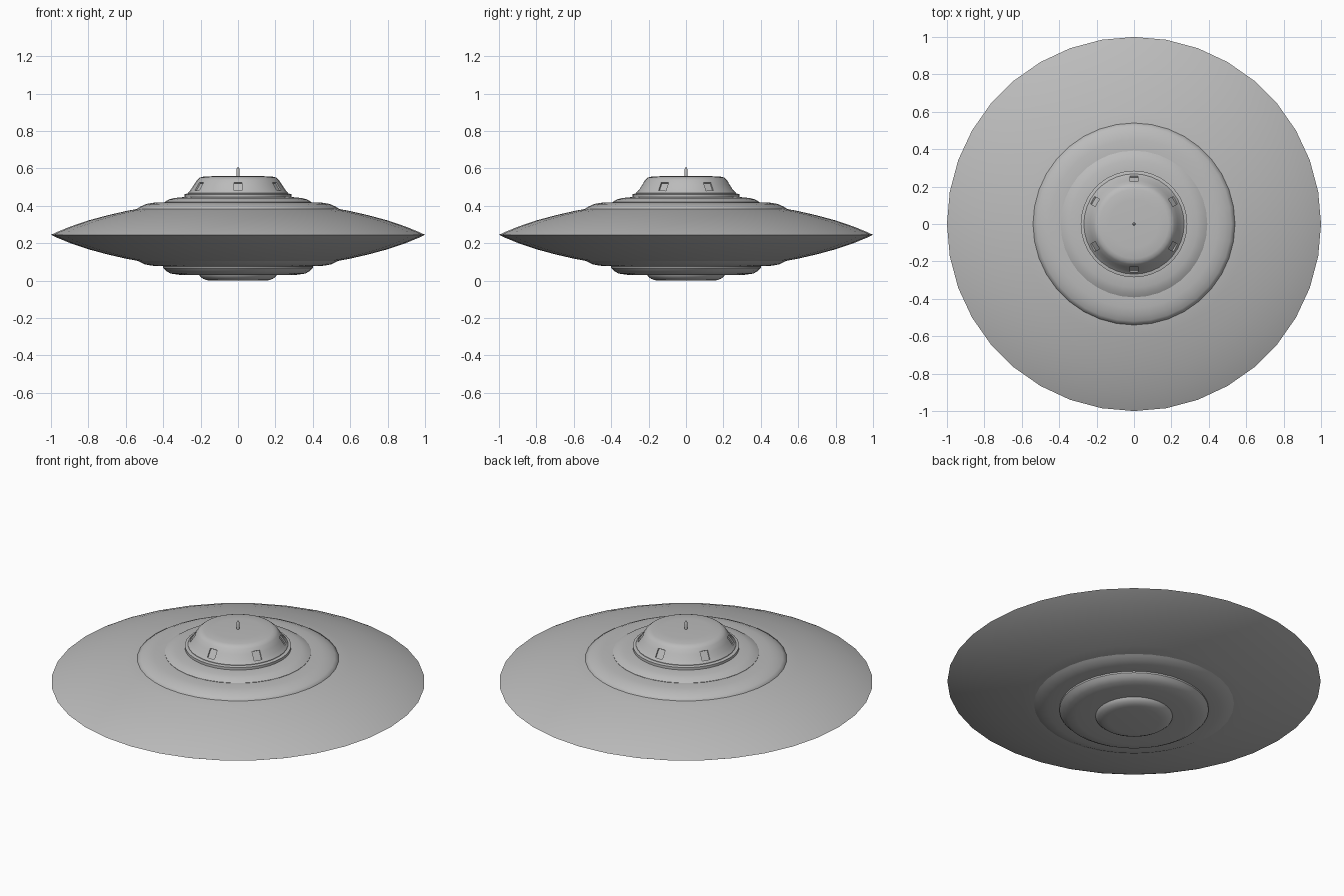
import bpy, bmesh, math
from mathutils import Matrix, Vector

cube = bpy.data.objects.get("Cube")
if cube:
    bpy.data.objects.remove(cube, do_unlink=True)

metal = bpy.data.materials.new("grey_metal")
metal.use_nodes = True
metal.diffuse_color = (0.5, 0.5, 0.5, 1)
metal.node_tree.nodes["Principled BSDF"].inputs["Base Color"].default_value = (0.5, 0.5, 0.5, 1)


def add_object(name, bm):
    mesh = bpy.data.meshes.new(name)
    bm.to_mesh(mesh)
    bm.free()
    mesh.materials.append(metal)
    obj = bpy.data.objects.new(name, mesh)
    bpy.context.collection.objects.link(obj)
    return obj


def smooth(obj, degrees):
    bpy.ops.object.select_all(action='DESELECT')
    obj.select_set(True)
    bpy.context.view_layer.objects.active = obj
    bpy.ops.object.shade_smooth_by_angle(angle=math.radians(degrees))


def lathe(name, profile, sides=36):
    """Spin (radius, height) points, listed from bottom to top, into a closed solid."""
    bm = bmesh.new()
    rings = []
    for r, z in profile:
        rings.append([bm.verts.new((r * math.cos(a), r * math.sin(a), z))
                      for a in (math.tau * i / sides for i in range(sides))])
    for low, high in zip(rings, rings[1:]):
        for i in range(sides):
            j = (i + 1) % sides
            bm.faces.new((low[i], low[j], high[j], high[i]))
    bm.faces.new(rings[0][::-1])
    bm.faces.new(rings[-1])
    return add_object(name, bm)


# Lens-shaped main disc, curving away from the rim on both sides
RIM_Z = 0.245
curve = [(0.5, 0.146), (0.6, 0.127), (0.7, 0.104), (0.8, 0.077), (0.9, 0.043), (0.975, 0.012)]
disc = lathe("disc_hull", [(r, RIM_Z - h) for r, h in curve] + [(1, RIM_Z)]
             + [(r, RIM_Z + h) for r, h in reversed(curve)])
smooth(disc, 75)

# Stepped collars above the disc
upper = lathe("upper_collar", [(0.54, 0.37), (0.54, 0.384), (0.52, 0.397), (0.49, 0.41),
                               (0.45, 0.417), (0.395, 0.419)])
smooth(upper, 60)
deck = lathe("cabin_deck", [(0.392, 0.40), (0.392, 0.421), (0.37, 0.434), (0.34, 0.442), (0.29, 0.447)])
smooth(deck, 40)

# Stepped collars below the disc
lower = lathe("lower_collar", [(0.40, 0.077), (0.46, 0.08), (0.50, 0.088), (0.525, 0.10), (0.54, 0.108),
                               (0.54, 0.12)])
smooth(lower, 60)
belly = lathe("belly_ring", [(0.21, 0.03), (0.31, 0.031), (0.36, 0.038), (0.385, 0.052), (0.40, 0.068),
                             (0.40, 0.09)])
smooth(belly, 40)
pod = lathe("belly_pod", [(0.14, 0), (0.17, 0.003), (0.19, 0.012), (0.205, 0.025), (0.21, 0.04)])
smooth(pod, 40)

# Cabin with a base ring
base = lathe("cabin_base_ring", [(0.285, 0.43), (0.285, 0.462), (0.27, 0.466)])
smooth(base, 30)
cabin = lathe("cabin", [(0.268, 0.44), (0.268, 0.469), (0.262, 0.475), (0.25, 0.49), (0.234, 0.515),
                        (0.217, 0.54), (0.204, 0.551), (0.185, 0.556), (0.13, 0.559)])

# Six recessed windows cut around the cabin wall
bm = bmesh.new()
for i in range(6):
    turn = Matrix.Rotation(math.radians(30 + 60 * i), 4, 'Z')
    tilt = Matrix.Rotation(math.radians(-34), 4, 'Y')
    place = Matrix.Translation(Vector((0.242, 0, 0.503)))
    size = Matrix.Diagonal((0.02, 0.045, 0.052, 1))
    bmesh.ops.create_cube(bm, size=1, matrix=turn @ place @ tilt @ size)
cutter = add_object("window_cutter", bm)
cutter.hide_render = True
cut = cabin.modifiers.new("windows", 'BOOLEAN')
cut.operation = 'DIFFERENCE'
cut.solver = 'EXACT'
cut.object = cutter
bpy.context.view_layer.objects.active = cabin
bpy.ops.object.modifier_apply(modifier=cut.name)
bpy.data.objects.remove(cutter, do_unlink=True)
smooth(cabin, 40)

# Short antenna on the roof
antenna = lathe("antenna", [(0.009, 0.55), (0.009, 0.59), (0.006, 0.602), (0.002, 0.606)], 10)
smooth(antenna, 40)
